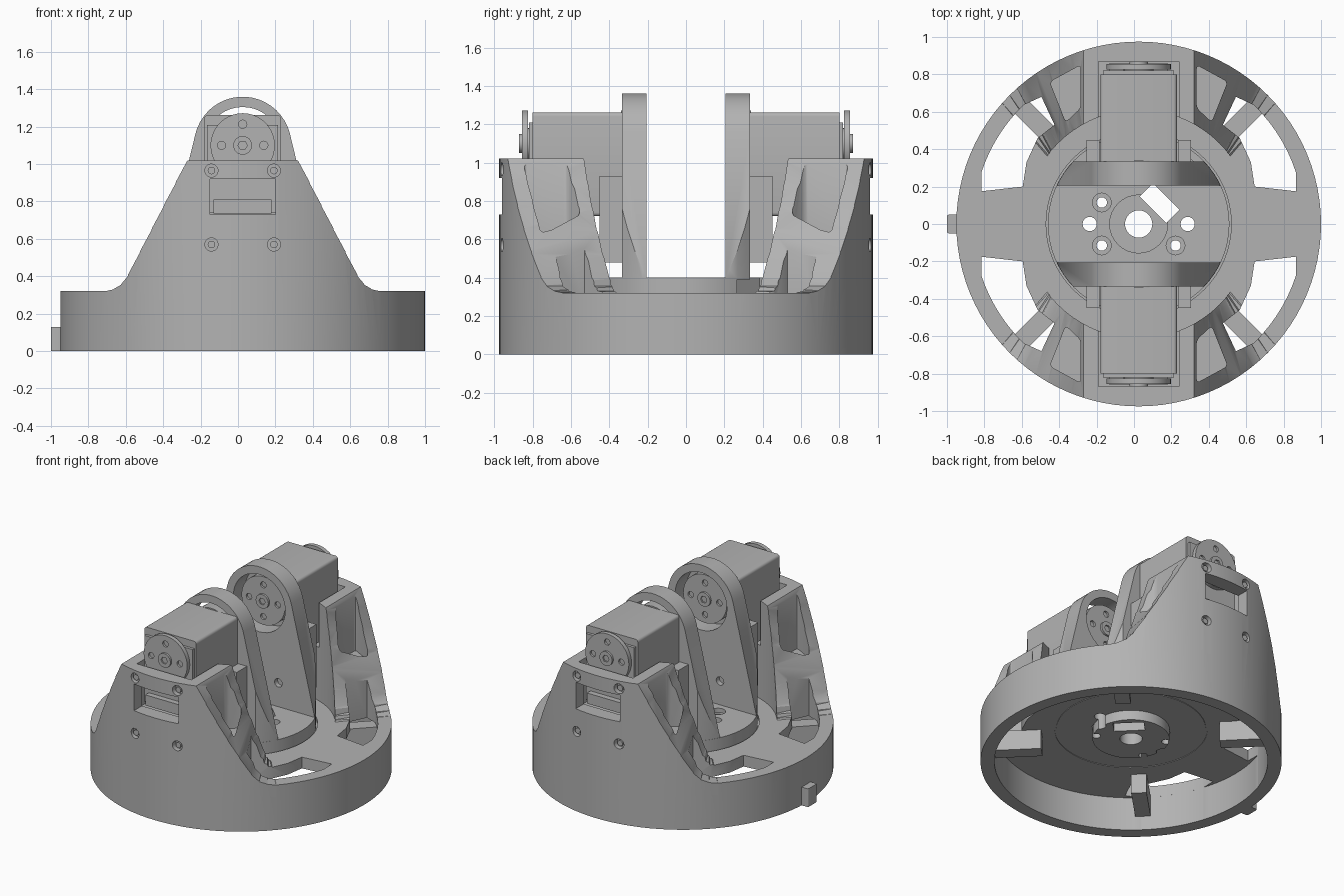
import bpy, bmesh
from math import sin, cos, pi, radians, sqrt
from mathutils import Matrix

if "Cube" in bpy.data.objects:
    bpy.data.objects.remove(bpy.data.objects["Cube"])

grey = bpy.data.materials.new("mid_grey")
grey.use_nodes = True
grey.diffuse_color = (0.45, 0.45, 0.45, 1)
grey.node_tree.nodes["Principled BSDF"].inputs["Base Color"].default_value = (0.45, 0.45, 0.45, 1)
CX = 0.025          # the ring axis sits slightly off centre because of the side nub
parts = []


def loft(name, start, end, round_=0.0, split=False):
    """Solid between two matching outlines, optionally with rounded corners."""
    bm = bmesh.new()
    a = [bm.verts.new(p) for p in start]
    b = [bm.verts.new(p) for p in end]
    n = len(a)
    bm.faces.new(a)
    bm.faces.new(b[::-1])
    for i in range(n):
        bm.faces.new((a[i], b[i], b[(i + 1) % n], a[(i + 1) % n]))
    if round_:
        edges = [bm.edges.get((a[i], b[i])) for i in range(n)]
        bmesh.ops.bevel(bm, geom=edges, offset=round_, segments=4, profile=0.5, affect="EDGES")
    if split:
        bmesh.ops.triangulate(bm, faces=bm.faces)
    bmesh.ops.recalc_face_normals(bm, faces=bm.faces)
    mesh = bpy.data.meshes.new(name)
    bm.to_mesh(mesh)
    bm.free()
    mesh.materials.append(grey)
    ob = bpy.data.objects.new(name, mesh)
    bpy.context.collection.objects.link(ob)
    return ob


def prism(name, pts, axis, lo, hi, round_=0.0):
    """Extrude a plan (axis z) or front outline (axis y)."""
    place = (lambda u, v, w: (u, v, w)) if axis == "z" else (lambda u, v, w: (u, w, v))
    return loft(name, [place(u, v, lo) for u, v in pts], [place(u, v, hi) for u, v in pts], round_)


def box(name, x0, x1, y0, y1, z0, z1):
    return prism(name, [(x0, y0), (x1, y0), (x1, y1), (x0, y1)], "z", z0, z1)


def cyl(name, r, axis, lo, hi, c=(0, 0), n=32):
    pts = [(c[0] + r * cos(2 * pi * i / n), c[1] + r * sin(2 * pi * i / n)) for i in range(n)]
    return prism(name, pts, axis, lo, hi)


def boolean(ob, tool, op="DIFFERENCE"):
    mod = ob.modifiers.new("cut", "BOOLEAN")
    mod.operation, mod.object, mod.solver = op, tool, "EXACT"
    bpy.context.view_layer.objects.active = ob
    bpy.ops.object.modifier_apply(modifier=mod.name)
    bpy.data.objects.remove(tool)


def keep(ob):
    parts.append(ob)
    return ob


def flip(pts, sx, sy):
    return [(p[0] * sx, p[1] * sy, *p[2:]) for p in pts]


# Outer housing: a drum whose towers have twisted flanks, steep inside and flared outside
R, RIN, CORE, DECK, TOP, UNDER = 0.975, 0.885, 0.61, 0.3205, 1.02, 0.24
housing = cyl("housing", R, "z", 0, TOP, n=96)
steps = [i / 5 for i in range(6)]
rows = [(0.295 + 0.165 * t, 0.295 + 0.32 * t, TOP - 0.62 * t) for t in steps]
rows += [(0.47, 0.65, 0.355), (0.48, 0.69, 0.33), (0.49, 0.73, DECK)]
rows = [(0.295, 0.295, 1.3)] + rows
inner, outer = [], []
for xi, xo, z in rows:
    yi, yo = sqrt(CORE ** 2 - xi ** 2), sqrt(R ** 2 - xo ** 2)
    dx, dy = xo - xi, yo - yi
    inner.append((xi - 0.15 * dx, yi - 0.15 * dy, z))
    outer.append((xo + 0.1 * dx, yo + 0.1 * dy, z))
inner += [(0.5, -0.3, DECK), (0.5, -0.3, 1.3)]
outer += [(2.5, -0.3, DECK), (2.5, -0.3, 1.3)]
for sx in (1, -1):
    for sy in (1, -1):
        boolean(housing, loft("flank", flip(inner, sx, sy), flip(outer, sx, sy), split=True))
# Round space between the towers, hollow underside and turntable seat
boolean(housing, cyl("core", CORE, "z", DECK, 2, n=72))
boolean(housing, cyl("hollow", RIN, "z", -0.1, UNDER, n=96))
boolean(housing, cyl("seat", 0.495, "z", 0.1, 0.41, n=64))

# Deck openings and tower pockets, one pair in each quarter
arc = [(RIN * cos(radians(t)), RIN * sin(radians(t))) for t in range(18, 50, 4)]
opening = [(0.62, 0.20), (0.84, 0.175)] + arc + [(0.52, 0.68), (0.45, 0.53), (0.54, 0.46), (0.60, 0.33)]
pocket = [(0.31, 0.62), (0.39, 0.545), (0.475, 0.76), (0.31, 0.85)]
for sx in (1, -1):
    for sy in (1, -1):
        boolean(housing, prism("opening", flip(opening, sx, sy), "z", -0.2, 2))
        boolean(housing, prism("pocket", flip(pocket, sx, sy), "z", 0.60, 2, 0.02))

# Motor slots, wall windows and screw holes in both towers
for s in (1, -1):
    boolean(housing, box("slot", -0.215, 0.215, *sorted((s * 0.38, s * 0.87)), 0.70, 2))
    boolean(housing, box("window", -0.175, 0.175, *sorted((s * 0.8, s * 1.1)), 0.73, 0.92))
    for x in (-0.167, 0.167):
        for z in (0.57, 0.965):
            depth = sqrt(R * R - x * x)
            boolean(housing, cyl("hole", 0.035, "y", *sorted((s * (depth - 0.035), s * 1.1)), (x, z), 20))
            keep(cyl("wall_screw", 0.02, "y", *sorted((s * (depth - 0.05), s * (depth - 0.012))), (x, z), 16))
keep(housing)

# Diagonal spokes below the deck openings
for k in range(4):
    spoke = keep(box("spoke", 0.58, 0.90, -0.05, 0.05, 0.10, UNDER + 0.005))
    spoke.data.transform(Matrix.Rotation(radians(45 + 90 * k), 4, "Z"))

# Turntable with its drive hub, bolt holes and cable slots
table = cyl("turntable", 0.485, "z", UNDER, 0.40, n=64)
boolean(table, cyl("hub", 0.25, "z", 0.17, 0.30), "UNION")
boolean(table, cyl("recess", 0.155, "z", 0.385, 0.6))
boolean(table, cyl("axle", 0.073, "z", 0, 0.6))
for x in (-0.262, 0.262):
    boolean(table, cyl("hole", 0.038, "z", 0, 0.6, (x, 0), 20))
for c in ((-0.197, 0.115), (-0.197, -0.115), (0.197, -0.115)):
    boolean(table, cyl("counterbore", 0.05, "z", 0.37, 0.6, c, 20))
    boolean(table, cyl("bolt", 0.028, "z", 0, 0.6, c, 16))
for dist, z0 in ((0.155, 0.0), (0.485, 0.32)):
    slot = box("cable_slot", -0.10, 0.10, -0.05, 0.05, z0, 0.7)
    slot.data.transform(Matrix.Translation((dist * 0.72, dist * 0.72, 0)) @ Matrix.Rotation(radians(-45), 4, "Z"))
    boolean(table, slot)
keep(table)
# Ring joining the turntable to the deck
ring = cyl("bearing_ring", 0.52, "z", UNDER + 0.004, 0.30, n=64)
boolean(ring, cyl("bore", 0.47, "z", 0, 0.6, n=64))
keep(ring)

# Arms, motors and horns, front and back
AXIS = 1.10
for s in (1, -1):
    def span(a, b):
        return sorted((s * a, s * b))

    # Arched arm with tangent sides, its base following the turntable edge
    arch = [(0.26 * cos(radians(t)), AXIS + 0.26 * sin(radians(t))) for t in range(14, 167, 8)]
    arm = prism("arm", [(-0.44, 0.39), (0.44, 0.39)] + arch, "y", *span(0.205, 0.335))
    boolean(arm, cyl("edge", 0.484, "z", 0, 2, n=64), "INTERSECT")
    boolean(arm, cyl("horn_hole", 0.205, "y", *span(0.1, 0.5), (0, AXIS), 40))
    for x in (-0.15, 0.15):
        boolean(arm, cyl("hole", 0.03, "y", *span(0.15, 0.24), (x, 0.57), 16))
    keep(arm)

    # Motor body with its rear cover and cable plug
    body = [(-0.205, 0.72), (0.205, 0.72), (0.205, 1.262), (-0.205, 1.262)]
    keep(prism("motor_body", body, "y", *span(0.335, 0.80), 0.02))
    keep(box("motor_cover", -0.19, 0.19, *span(0.79, 0.82), 0.74, 1.21))
    keep(box("cable_plug", -0.155, 0.155, *span(0.79, 0.86), 0.735, 0.81))

    # Drive horn inside the arm and idler horn on the rear
    for name, near, far, face, out in (("drive_horn", 0.25, 0.34, 0.25, -0.015),
                                       ("idler_horn", 0.825, 0.855, 0.855, 0.015)):
        horn = cyl(name, 0.172, "y", *span(near, far), (0, AXIS), 40)
        for k in range(4):
            t = pi / 2 * k
            c = (0.113 * cos(t), AXIS + 0.113 * sin(t))
            boolean(horn, cyl("hole", 0.022, "y", *span(face - 0.015, face + 0.015), c, 16))
        keep(horn)
        boss = cyl("horn_boss", 0.05, "y", *span(face - out, face + out), (0, AXIS), 24)
        boolean(boss, cyl("socket", 0.025, "y", *span(face + out * 0.3, face + out * 2), (0, AXIS), 6))
        keep(boss)
    keep(cyl("idler_spacer", 0.08, "y", *span(0.81, 0.83), (0, AXIS), 24))

    # Upright guide strips beside the motor, fixed to the arm back
    for x in (-0.245, 0.245):
        keep(box("guide_strip", x - 0.035, x + 0.035, *span(0.33, 0.45), 0.48, 0.93))

# Side nub on the housing
nub = [(-1.025, -0.05), (-1.025, 0.05), (-0.95, 0.05), (-0.95, -0.05)]
keep(prism("side_nub", nub, "z", 0, 0.13, 0.01))

# Place everything and shade curved surfaces smoothly
bpy.ops.object.select_all(action="DESELECT")
for ob in parts:
    ob.data.transform(Matrix.Translation((CX, 0, 0)))
    ob.select_set(True)
bpy.context.view_layer.objects.active = parts[0]
bpy.ops.object.shade_smooth_by_angle(angle=radians(30))
